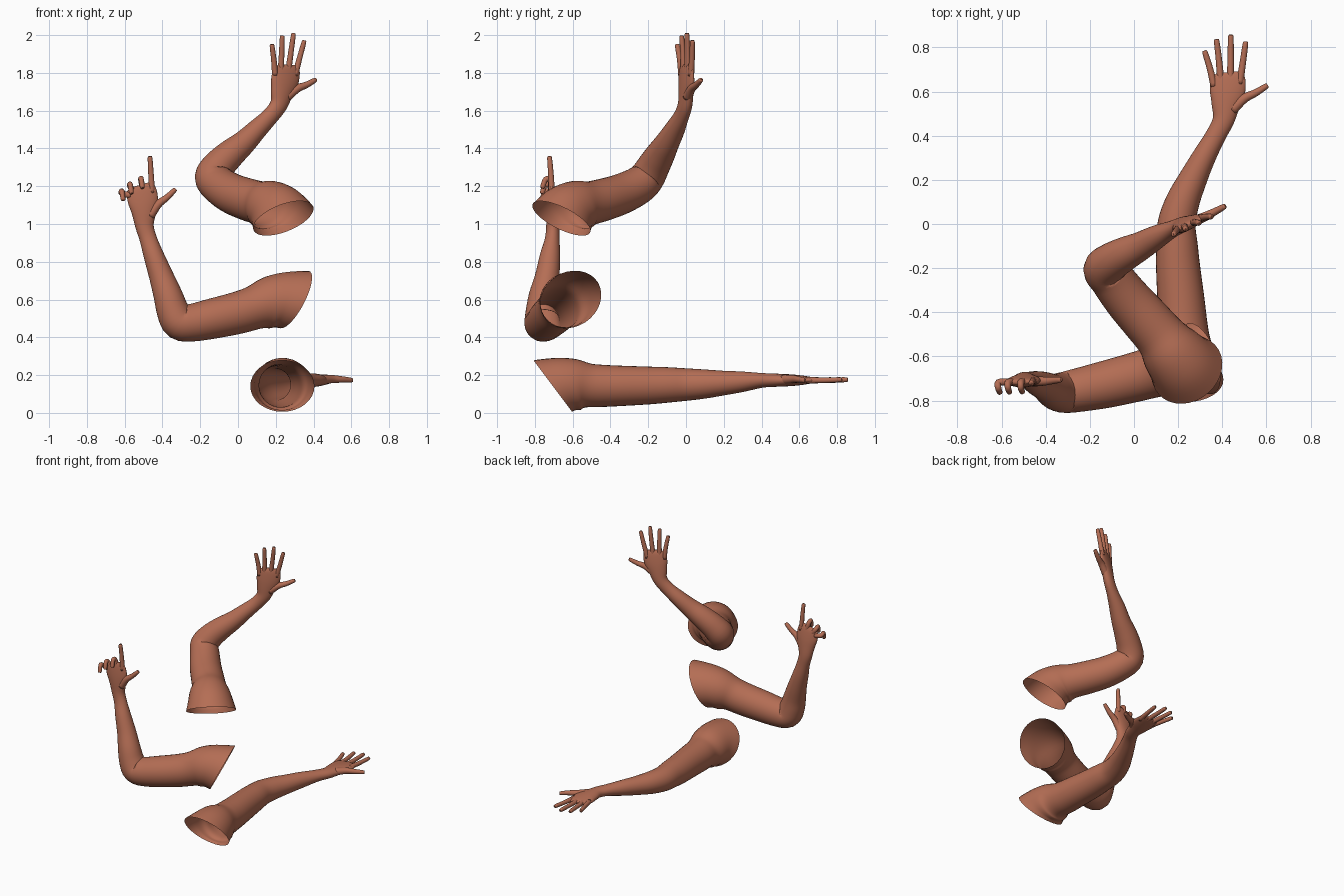
import bpy
import bmesh
from math import cos, sin, pi
from mathutils import Vector

default_cube = bpy.data.objects.get("Cube")
if default_cube:
    bpy.data.objects.remove(default_cube, do_unlink=True)

# One skin colour for everything
SKIN = (0.46, 0.155, 0.09, 1)
skin = bpy.data.materials.new("terracotta_skin")
skin.use_nodes = True
skin.diffuse_color = SKIN
shader = next(n for n in skin.node_tree.nodes if n.type == 'BSDF_PRINCIPLED')
shader.inputs["Base Color"].default_value = SKIN
shader.inputs["Roughness"].default_value = 0.7


def smooth_path(controls, steps):
    """Catmull-Rom interpolation through vectors of any length."""
    result = []
    last = len(controls) - 1
    for i in range(last):
        before = controls[max(i - 1, 0)]
        start, end = controls[i], controls[i + 1]
        after = controls[min(i + 2, last)]
        for s in range(steps):
            t = s / steps
            result.append([
                b + 0.5 * t * ((c - a) + t * ((2 * a - 5 * b + 4 * c - d)
                                              + t * (3 * b - a - 3 * c + d)))
                for a, b, c, d in zip(before, start, end, after)])
    result.append(list(controls[last]))
    return result


def loft(name, points, radii, side, sides, steps=4, rim_normal=None):
    """Tube of ellipses along a path; with a rim normal the far end stays open."""
    controls = [(*p, *r) for p, r in zip(points, radii)]
    rows = smooth_path(controls, steps)
    centres = [Vector(row[:3]) for row in rows]
    count = len(rows)
    blend_span = 3 * steps
    bm = bmesh.new()
    rings = []
    across = Vector(side)
    for i, row in enumerate(rows):
        ahead = centres[min(i + 1, count - 1)]
        behind = centres[max(i - 1, 0)]
        normal = (ahead - behind).normalized()
        if rim_normal:
            weight = max(0, 1 - (count - 1 - i) / blend_span)
            normal = normal.lerp(Vector(rim_normal).normalized(), weight).normalized()
        across = (across - normal * across.dot(normal)).normalized()
        up = normal.cross(across)
        ring = []
        for k in range(sides):
            angle = 2 * pi * k / sides
            offset = across * row[3] * cos(angle) + up * row[4] * sin(angle)
            ring.append(bm.verts.new(centres[i] + offset))
        rings.append(ring)
    for first, second in zip(rings, rings[1:]):
        for k in range(sides):
            n = (k + 1) % sides
            bm.faces.new((first[k], first[n], second[n], second[k]))
    # Rounded ends are closed, shoulder rims stay open
    bm.faces.new(list(reversed(rings[0])))
    if not rim_normal:
        bm.faces.new(rings[-1])
    mesh = bpy.data.meshes.new(name)
    bm.to_mesh(mesh)
    bm.free()
    mesh.shade_smooth()
    mesh.materials.append(skin)
    obj = bpy.data.objects.new(name, mesh)
    bpy.context.collection.objects.link(obj)
    return obj


# Hand layout in hand space: (towards thumb, towards fingertips, out of palm)
PALM = [(0.002, 0.218, 0), (0.005, 0.195, 0), (0.008, 0.13, 0), (0.005, 0.07, 0)]
PALM_RADII = [(0.05, 0.008), (0.077, 0.017), (0.08, 0.027), (0.065, 0.032)]
STRAIGHT = {
    "index_finger": [(0.06, 0.17, 0), (0.067, 0.27, 0), (0.072, 0.355, 0.003)],
    "middle_finger": [(0.018, 0.17, 0), (0.01, 0.29, 0), (0.003, 0.38, 0.003)],
    "ring_finger": [(-0.025, 0.17, 0), (-0.042, 0.27, 0), (-0.059, 0.355, 0.003)],
    "little_finger": [(-0.054, 0.15, 0), (-0.08, 0.23, 0), (-0.108, 0.3, 0.003)],
}
THUMB = [(0.035, 0.05, 0.004), (0.085, 0.105, 0.006), (0.135, 0.135, 0.004),
         (0.182, 0.17, 0)]


def curl(base_u, knuckle_u, top):
    """Finger folded forward over the palm, knuckle at the given height."""
    return [(base_u, 0.17, 0), (knuckle_u, top - 0.025, 0),
            (knuckle_u, top - 0.012, 0.025), (knuckle_u, top - 0.055, 0.045)]


POINTING = dict(STRAIGHT,
                middle_finger=curl(0.018, 0.011, 0.262),
                ring_finger=curl(-0.025, -0.05, 0.24),
                little_finger=curl(-0.054, -0.098, 0.21))

# Arm thickness from wrist to shoulder rim
ARM_RADII = [(0.049, 0.035), (0.046, 0.039)] + [(r, r) for r in (
    0.054, 0.065, 0.077, 0.086, 0.094, 0.1, 0.107, 0.112, 0.117, 0.138, 0.153, 0.17)]


def build_arm(name, path, thumb_side, finger_way, rim_normal, fingers):
    wrist = Vector(path[0])
    f = Vector(finger_way).normalized()
    u = Vector(thumb_side)
    u = (u - f * u.dot(f)).normalized()
    out = u.cross(f)

    def place(p):
        return wrist + u * p[0] + f * p[1] + out * p[2]

    # Palm, forearm, upper arm and open shoulder in one skin
    loft(name, [place(p) for p in PALM] + path, PALM_RADII + ARM_RADII,
         u, 32, rim_normal=rim_normal)

    # Fingers and thumb
    digits = dict(fingers, thumb=THUMB)
    for digit, local in digits.items():
        points = [place(p) for p in local]
        base = 0.026 if digit == "thumb" else 0.017
        radii = [base + (0.0125 - base) * i / (len(points) - 1)
                 for i in range(len(points))]
        # Rounded tip
        tip_way = (points[-1] - points[-2]).normalized()
        points.append(points[-1] + tip_way * 0.006)
        radii.append(0.005)
        loft(name + "_" + digit, points, [(r, r) for r in radii], out, 14)


# Low arm stretched straight back
build_arm(
    "reaching_arm",
    [(.405, .47, .173), (.37, .4, .172), (.315, .3, .165), (.265, .2, .158),
     (.22, .1, .153), (.193, 0, .15), (.195, -.1, .148), (.2, -.2, .145),
     (.213, -.35, .143), (.22, -.45, .143), (.227, -.52, .146),
     (.23, -.58, .152), (.235, -.65, .152), (.235, -.705, .142)],
    (1, 0, 0), (0.08, 1, 0), (0, -1, -0.75), STRAIGHT)

# High arm bent upwards with an open hand
build_arm(
    "raised_arm",
    [(.215, -.005, 1.63), (.17, -.025, 1.57), (.1, -.06, 1.5), (.03, -.1, 1.43),
     (-.04, -.135, 1.37), (-.1, -.17, 1.31), (-.135, -.205, 1.25),
     (-.1, -.25, 1.205), (-.03, -.34, 1.16), (.05, -.43, 1.13),
     (.12, -.51, 1.11), (.165, -.57, 1.1), (.21, -.625, 1.075), (.24, -.66, 1.03)],
    (0.9, 0.43, 0), (0.2, 0.03, 1), (0.4, -0.5, -1), STRAIGHT)

# Middle arm bent at the elbow with a pointing finger
build_arm(
    "pointing_arm",
    [(-.495, -.705, .99), (-.475, -.708, .92), (-.445, -.72, .83),
     (-.405, -.735, .72), (-.37, -.755, .62), (-.345, -.762, .54),
     (-.31, -.762, .48), (-.24, -.75, .478), (-.13, -.727, .5), (0, -.695, .53),
     (.09, -.67, .558), (.16, -.645, .585), (.23, -.625, .6), (.3, -.61, .6)],
    (1, 0.05, 0), (-0.12, -0.05, 1), (1, 0.37, -0.53), POINTING)
